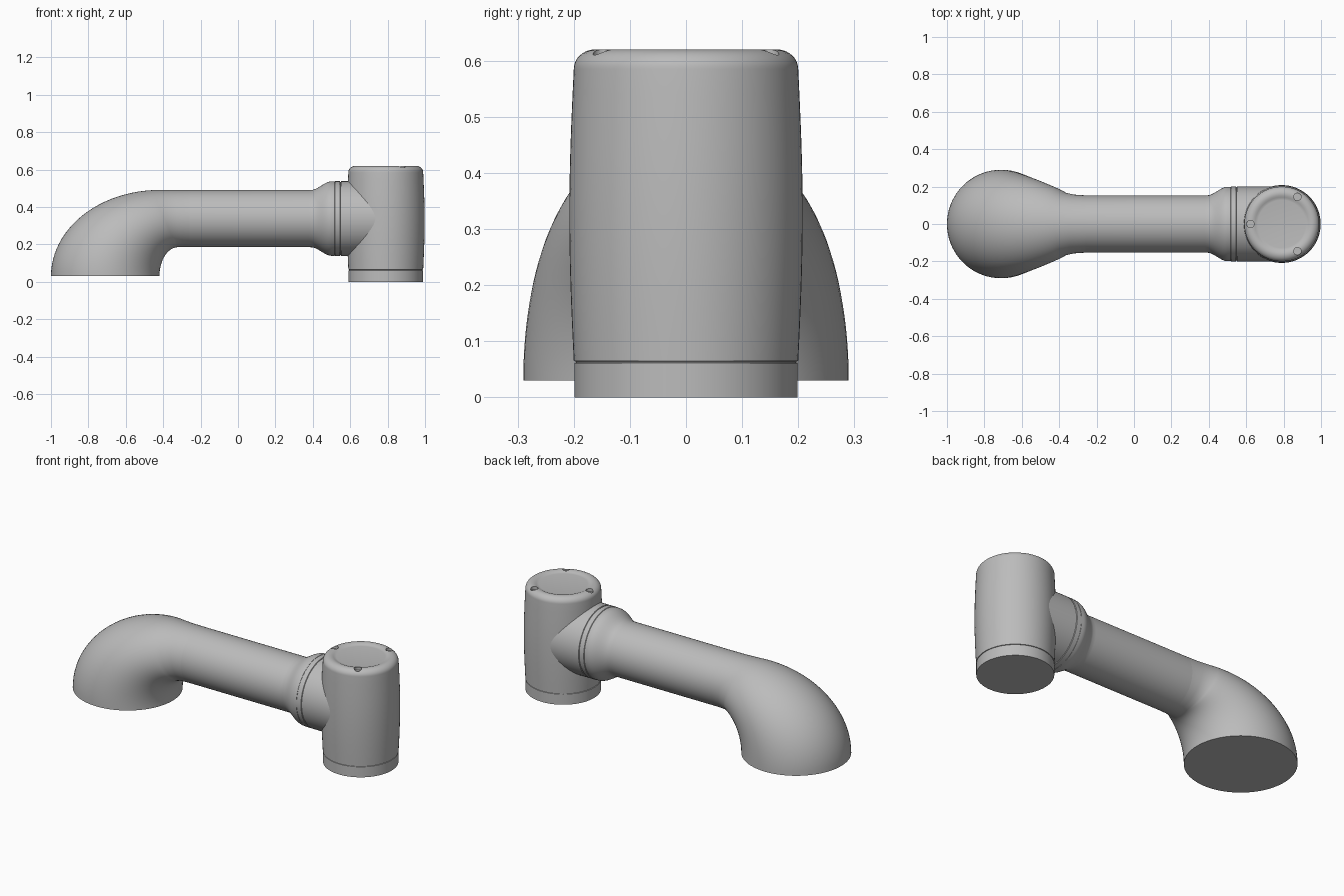
import bpy, bmesh, math
from mathutils import Vector, Matrix

if "Cube" in bpy.data.objects:
    bpy.data.objects.remove(bpy.data.objects["Cube"])

SEG = 72
grey = bpy.data.materials.new("plain grey")
grey.diffuse_color = (0.5, 0.5, 0.5, 1)
grey.use_nodes = True
grey.node_tree.nodes["Principled BSDF"].inputs["Base Color"].default_value = grey.diffuse_color


def loft(name, rings):
    """Skin a list of rings, cap both ends."""
    bm = bmesh.new()
    loops = [[bm.verts.new(p) for p in ring] for ring in rings]
    for a, b in zip(loops, loops[1:]):
        for i in range(SEG):
            j = (i + 1) % SEG
            bm.faces.new((a[i], a[j], b[j], b[i]))
    bm.faces.new(loops[0])
    bm.faces.new(loops[-1])
    bmesh.ops.recalc_face_normals(bm, faces=bm.faces)
    mesh = bpy.data.meshes.new(name)
    bm.to_mesh(mesh)
    bm.free()
    mesh.materials.append(grey)
    obj = bpy.data.objects.new(name, mesh)
    bpy.context.collection.objects.link(obj)
    return obj


def lathe(name, profile, matrix):
    """Turn (radius, height) points around z, then place with a matrix."""
    rings = []
    for r, h in profile:
        rings.append([matrix @ Vector((r * math.cos(a), r * math.sin(a), h))
                      for a in (2 * math.pi * i / SEG for i in range(SEG))])
    return loft(name, rings)


def smooth(obj, angle=35):
    bpy.ops.object.select_all(action='DESELECT')
    obj.select_set(True)
    bpy.context.view_layer.objects.active = obj
    bpy.ops.object.shade_smooth_by_angle(angle=math.radians(angle))


def section(outer, inner, w):
    """Elliptical ring spanning outer to inner point in xz, half width w in y."""
    o, i = Vector((outer[0], 0, outer[1])), Vector((inner[0], 0, inner[1]))
    mid, half = (o + i) / 2, (o - i) / 2
    return [mid + half * math.cos(a) + Vector((0, w * math.sin(a), 0))
            for a in (2 * math.pi * k / SEG for k in range(SEG))]


# Elbow: wide round foot bending into the horizontal pipe
PIPE_R, PIPE_Z = 0.153, 0.338
rings = []
for k in range(25):
    t = math.pi / 2 * k / 24
    c, s = max(math.cos(t), 0), math.sin(t)
    rings.append(section((-0.42 - 0.58 * c, 0.03 + 0.461 * s),
                         (-0.32 - 0.10 * c, 0.03 + 0.155 * s),
                         0.168 + 0.122 * c ** 0.85))
rings.append(section((-0.35, 0.491), (-0.29, 0.185), 0.157))
rings.append(section((-0.26, 0.491), (-0.26, 0.185), PIPE_R))
smooth(loft("elbow", rings), 50)

# Straight pipe with an S-curve flare into the coupling
along_x = Matrix.Translation((0, 0, PIPE_Z)) @ Matrix.Rotation(math.pi / 2, 4, 'Y')
flare = [(PIPE_R, -0.26), (PIPE_R, 0.38)]
for k in range(1, 13):
    u = k / 12
    flare.append((PIPE_R + 0.046 * u * u * (3 - 2 * u), 0.39 + 0.11 * u))
smooth(lathe("pipe", flare + [(0.199, 0.515)], along_x))

# Coupling sleeve with two fine seams, running into the upright housing
sleeve = [(0.197, 0.514), (0.197, 0.517), (0.2, 0.519), (0.2, 0.545),
          (0.196, 0.547), (0.196, 0.550), (0.2, 0.552), (0.2, 0.79)]
smooth(lathe("coupling_sleeve", sleeve, along_x))

# Upright housing: slight belly, rounded shoulder and shallow dished top
upright = Matrix.Translation((0.79, 0, 0))
body = [(0.199, 0), (0.199, 0.061), (0.196, 0.062), (0.196, 0.064), (0.2, 0.065)]
body += [(0.2 + 0.008 * math.sin(math.pi * k / 12), 0.065 + 0.52 * k / 12)
         for k in range(1, 13)]
for k in range(1, 11):
    a = math.pi / 2 * k / 10
    body.append((0.162 + 0.038 * math.cos(a), 0.585 + 0.035 * math.sin(a)))
body += [(0.152, 0.619), (0.143, 0.615), (0.135, 0.612), (0.128, 0.611)]
housing = lathe("upright_housing", body, upright)

# Three small notches cut in the rim
for n, deg in enumerate((180, 60, -60)):
    a = math.radians(deg)
    place = Matrix.Translation((0.79 + 0.168 * math.cos(a), 0.168 * math.sin(a), 0))
    cutter = lathe(f"notch_cutter_{n + 1}", [(0.02, 0.602), (0.02, 0.66)], place)
    cut = housing.modifiers.new(f"notch_{n + 1}", 'BOOLEAN')
    cut.operation, cut.solver, cut.object = 'DIFFERENCE', 'EXACT', cutter
    cutter.hide_render = True
    cutter.hide_set(True)

# Bake the notches so that edge sharpness is set on the final surface
bpy.context.view_layer.objects.active = housing
for mod in list(housing.modifiers):
    bpy.ops.object.modifier_apply(modifier=mod.name)
smooth(housing)
